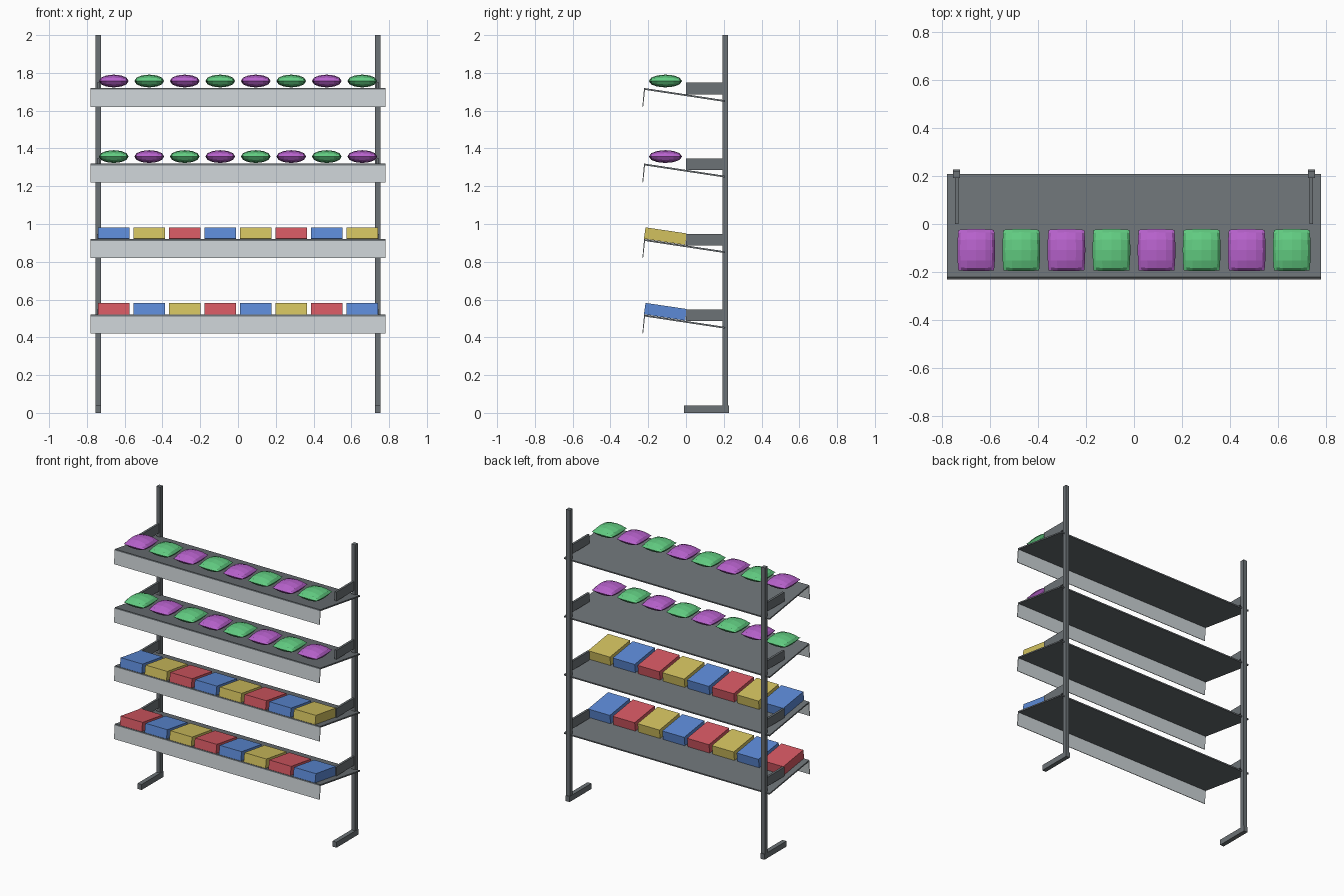
import bpy, bmesh, math
from mathutils import Matrix

if "Cube" in bpy.data.objects:
    bpy.data.objects.remove(bpy.data.objects["Cube"])


def material(name, rgb):
    # rgb given in 0-255 display values, converted to linear
    lin = [((c / 255 + 0.055) / 1.055) ** 2.4 for c in rgb]
    m = bpy.data.materials.new(name)
    m.diffuse_color = (*lin, 1)
    m.use_nodes = True
    m.node_tree.nodes["Principled BSDF"].inputs["Base Color"].default_value = m.diffuse_color
    return m


STEEL = material("steel grey", (108, 114, 118))
LIP = material("pale grey", (202, 209, 212))
RED = material("red", (212, 88, 98))
BLUE = material("blue", (92, 138, 214))
YELLOW = material("yellow", (210, 193, 95))
GREEN = material("green", (98, 205, 130))
PURPLE = material("purple", (184, 98, 205))


def finish(bm, name, mat):
    bmesh.ops.recalc_face_normals(bm, faces=bm.faces)
    me = bpy.data.meshes.new(name)
    bm.to_mesh(me)
    bm.free()
    me.materials.append(mat)
    ob = bpy.data.objects.new(name, me)
    bpy.context.collection.objects.link(ob)
    return ob


def extrude_profile(name, yz, x0, x1, mat):
    """Side profile in y-z swept along x."""
    bm = bmesh.new()
    f = bm.faces.new([bm.verts.new((x0, y, z)) for y, z in yz])
    ext = bmesh.ops.extrude_face_region(bm, geom=[f])
    moved = [v for v in ext["geom"] if isinstance(v, bmesh.types.BMVert)]
    bmesh.ops.translate(bm, verts=moved, vec=(x1 - x0, 0, 0))
    return finish(bm, name, mat)


def rect(y0, y1, z0, z1):
    return [(y0, z0), (y1, z0), (y1, z1), (y0, z1)]


def pillow_bag(name, x, y, z, mat):
    """Flat-faceted cushion with a thin rim all round."""
    steps = [-1, -0.85, -0.5, 0, 0.5, 0.85, 1]
    n = len(steps)
    bm = bmesh.new()
    for side in (1, -1):
        g = [[bm.verts.new((x + 0.079 * u * (1 - 0.06 * v * v),
                            y + 0.088 * v * (1 - 0.04 * u * u),
                            z + side * 0.034 * math.sqrt((1 - u * u) * (1 - v * v))))
              for v in steps] for u in steps]
        for i in range(n - 1):
            for j in range(n - 1):
                bm.faces.new((g[i][j], g[i + 1][j], g[i + 1][j + 1], g[i][j + 1]))
    bmesh.ops.remove_doubles(bm, verts=bm.verts, dist=0.0003)
    return finish(bm, name, mat)


# Uprights and feet
for s, side in ((-1, "left"), (1, "right")):
    x = s * 0.74
    extrude_profile(side + "_post", rect(0.192, 0.222, 0, 2), x - 0.014, x + 0.014, STEEL)
    extrude_profile(side + "_foot", rect(-0.01, 0.227, 0, 0.038), x - 0.015, x + 0.015, STEEL)

for row in range(4):
    z = 0.52 + 0.4 * row
    # Sloping shelf board
    extrude_profile(f"shelf_{row}", [(-0.223, z - 0.009), (0.207, z - 0.074),
                                     (0.208, z - 0.065), (-0.222, z)], -0.78, 0.78, STEEL)
    # Price-rail lip hanging from the front edge
    extrude_profile(f"front_lip_{row}", [(-0.216, z - 0.003), (-0.222, z - 0.001),
                                         (-0.231, z - 0.1), (-0.227, z - 0.1)],
                    -0.78, 0.78, LIP)
    # Side brackets
    for s, side in ((-1, "left"), (1, "right")):
        x = s * 0.74
        extrude_profile(f"{side}_bracket_{row}", rect(0, 0.2, z - 0.034, z + 0.028),
                        x - 0.0075, x + 0.0075, STEEL)
    # Goods: boxes on the lower two shelves, bags on the upper two
    for i in range(8):
        x = (i - 3.5) * 0.188
        if row < 2:
            mat = (RED, BLUE, YELLOW)[(i + row) % 3]
            extrude_profile(f"box_{row}_{i}", [(-0.223, z + 0.002), (-0.004, z - 0.031),
                                               (0.004, z + 0.03), (-0.214, z + 0.062)],
                            x - 0.083, x + 0.083, mat)
        else:
            mat = (GREEN, PURPLE)[(i + row) % 2]
            pillow_bag(f"bag_{row}_{i}", x, -0.109, z + 0.037, mat)
